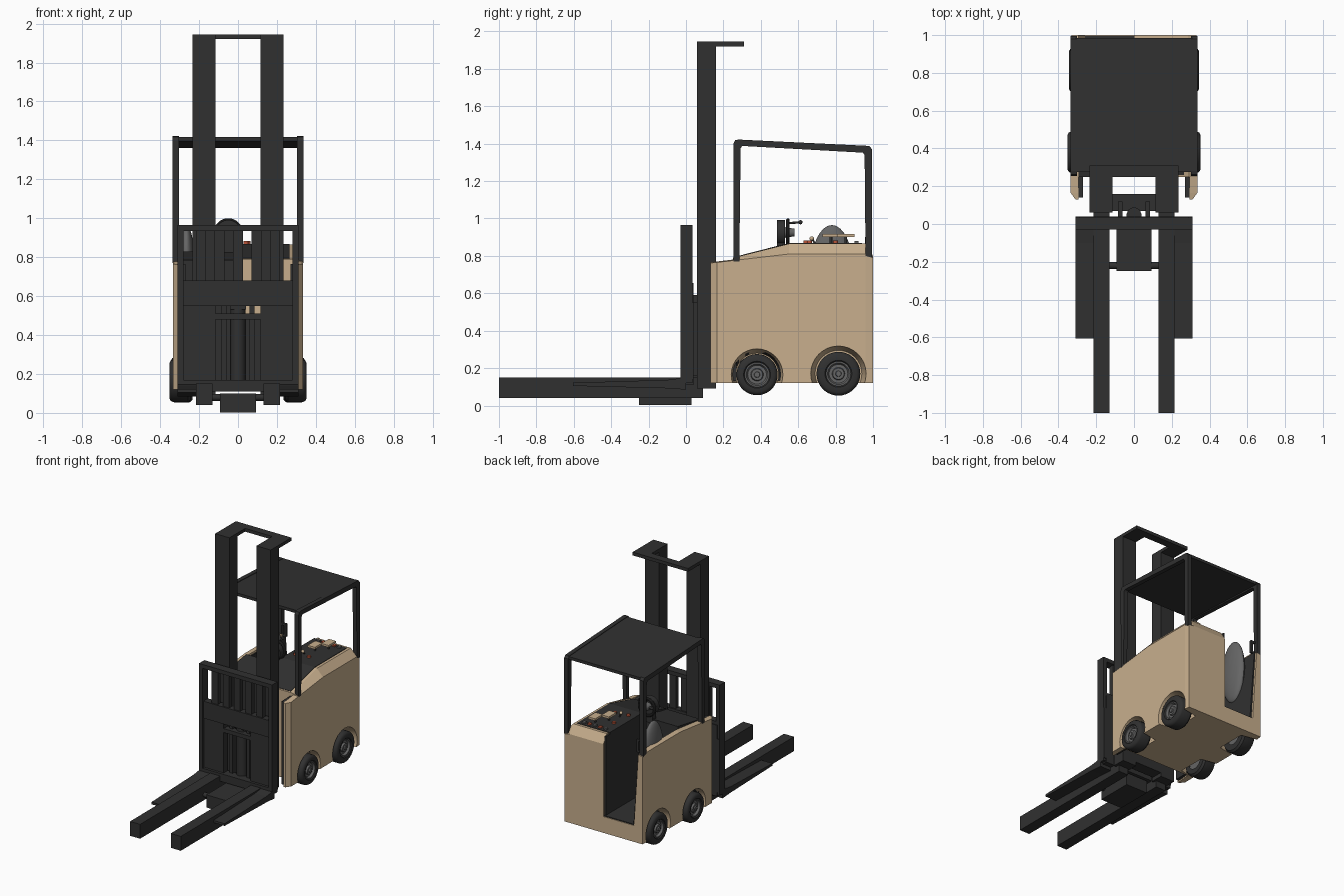
import bpy, bmesh, math
from mathutils import Matrix, Vector

if "Cube" in bpy.data.objects:
    bpy.data.objects.remove(bpy.data.objects["Cube"])


def material(name, rgb):
    m = bpy.data.materials.new(name)
    m.diffuse_color = (*rgb, 1)
    m.use_nodes = True
    m.node_tree.nodes["Principled BSDF"].inputs["Base Color"].default_value = m.diffuse_color
    return m


TAN = material("tan_paint", (0.58, 0.43, 0.27))
DARK = material("dark_steel", (0.03, 0.03, 0.03))
GREY = material("grey_pad", (0.13, 0.13, 0.13))
RED = material("red_knob", (0.5, 0.09, 0.04))


def finish(name, bm, mat, smooth=False):
    bmesh.ops.recalc_face_normals(bm, faces=bm.faces[:])
    me = bpy.data.meshes.new(name)
    bm.to_mesh(me)
    bm.free()
    ob = bpy.data.objects.new(name, me)
    bpy.context.collection.objects.link(ob)
    me.materials.append(mat)
    if smooth:
        bpy.ops.object.select_all(action='DESELECT')
        ob.select_set(True)
        bpy.context.view_layer.objects.active = ob
        bpy.ops.object.shade_smooth_by_angle(angle=math.radians(35))
    return ob


def loft(name, rings, mat):
    bm = bmesh.new()
    vs = [[bm.verts.new(p) for p in r] for r in rings]
    n = len(vs[0])
    for a, b in zip(vs, vs[1:]):
        for i in range(n):
            bm.faces.new((a[i], a[(i + 1) % n], b[(i + 1) % n], b[i]))
    bm.faces.new(vs[0])
    bm.faces.new(vs[-1])
    return finish(name, bm, mat)


def box(name, x0, x1, y0, y1, z0, z1, mat=DARK):
    return loft(name, [[(x0, y0, z), (x1, y0, z), (x1, y1, z), (x0, y1, z)] for z in (z0, z1)], mat)


def profile(name, yz, x0, x1, mat=DARK):
    return loft(name, [[(x, y, z) for y, z in yz] for x in (x0, x1)], mat)


def rod(name, a, b, r, mat=DARK, r2=None, seg=16):
    a, b = Vector(a), Vector(b)
    bm = bmesh.new()
    rot = (b - a).to_track_quat('Z', 'Y').to_matrix().to_4x4()
    bmesh.ops.create_cone(bm, cap_ends=True, segments=seg, radius1=r, radius2=r if r2 is None else r2,
                          depth=(b - a).length, matrix=Matrix.Translation((a + b) / 2) @ rot)
    return finish(name, bm, mat, True)


def ball(name, c, size, mat):
    bm = bmesh.new()
    bmesh.ops.create_uvsphere(bm, u_segments=24, v_segments=16, radius=1,
                              matrix=Matrix.Translation(c) @ Matrix.Diagonal((*size, 1)))
    return finish(name, bm, mat, True)


def lathe(name, pts, centre, axis, mat, seg=36):
    bm = bmesh.new()
    vs = [bm.verts.new((r, 0, h)) for r, h in pts]
    es = [bm.edges.new(p) for p in zip(vs, vs[1:])]
    bmesh.ops.spin(bm, geom=vs + es, cent=(0, 0, 0), axis=(0, 0, 1), angle=2 * math.pi, steps=seg)
    bmesh.ops.remove_doubles(bm, verts=bm.verts[:], dist=1e-5)
    rot = Vector(axis).to_track_quat('Z', 'Y').to_matrix().to_4x4()
    bm.transform(Matrix.Translation(centre) @ rot)
    return finish(name, bm, mat, True)


# Body: right console with chamfered top, then left wall, floor and front bulkhead
def console_ring(y, out, side, top, inner):
    return [(inner, y, .12), (out, y, .12), (out, y, side), (.285, y, top), (inner, y, top)]


body = [
    loft("right_console", [console_ring(y, o, s, t, 0.0) for y, o, s, t in (
        (.25, .335, .775, .79), (.55, .335, .81, .865), (.96, .335, .81, .865), (1, .33, .79, .80))], TAN),
    loft("right_front_flange", [[(.295, y, .12), (o, y, .12), (o, y, t), (.295, y, t + .005)] for y, o, t in (
        (.13, .31, .762), (.165, .335, .765), (.25, .335, .775))], TAN),
    loft("left_wall", [[(-i, y, .12), (-o, y, .12), (-o, y, t), (-.295, y, t + .005)] for y, o, t, i in (
        (.13, .31, .762, .295), (.165, .335, .765, .295), (.55, .335, .81, .26), (.96, .335, .81, .25),
        (1, .33, .79, .25))], TAN),
    box("floor_base", -.30, 0, .25, 1, .12, .245, TAN),
    profile("front_bulkhead", [(.25, .13), (.52, .13), (.52, .83), (.25, .785)], -.295, .28),
]
# Wheel arches
for s in (-1, 1):
    for y, z, r in ((.38, .165, .115), (.815, .17, .125)):
        cut = rod("arch_cutter", (s * .21, y, z), (s * .345, y, z), r, TAN, r + .025, 32)
        for ob in body:
            m = ob.modifiers.new("arch", 'BOOLEAN')
            m.operation, m.object, m.solver = 'DIFFERENCE', cut, 'EXACT'
        cut.hide_render = True
        cut.hide_set(True)

# Compartment lining
box("floor_mat", -.26, 0, .5, .995, .245, .252)
box("console_lining", -.012, 0, .5, .985, .25, .855)
profile("console_top", [(.26, .795), (.55, .869), (.94, .869), (.94, .855), (.55, .855), (.26, .78)], -.012, .265)
loft("left_lining", [[(-.245, y, .25), (-.26, y, .25), (-.30, y, .80), (-.285, y, .80)] for y in (.5, .985)], DARK)
ball("back_pad", (-.265, .78, .72), (.045, .115, .245), GREY)

# Wheels
for s in (-1, 1):
    for y, z, r, x in ((.38, .165, .11, .352), (.815, .17, .117, .345)):
        side = "left" if s < 0 else "right"
        lathe(side + "_tyre", [(.06, -.11), (r - .012, -.11), (r, -.095), (r, -.02), (r - .006, -.007),
                               (r - .018, 0), (.072, 0), (.065, -.008), (.065, -.03)], (s * x, y, z), (s, 0, 0), DARK)
        lathe(side + "_rim", [(0, -.1), (.066, -.1), (.066, -.006), (.058, -.006), (.05, -.022), (.034, -.022),
                              (.03, -.008), (.016, -.008), (.014, 0), (0, 0)], (s * x, y, z), (s, 0, 0), GREY)

# Overhead guard: two bent side frames and a roof plate
frame = [(.255, .77), (.285, .77), (.292, 1.375), (.30, 1.388), (.945, 1.352), (.955, 1.34), (.96, .80), (.995, .79),
         (.995, 1.37), (.98, 1.388), (.28, 1.422), (.262, 1.418), (.254, 1.40)]
for x0, x1, side in ((.303, .336, "right"), (-.336, -.303, "left")):
    profile(side + "_guard_frame", frame, x0, x1)
profile("guard_roof", [(.275, 1.418), (.985, 1.384), (.985, 1.362), (.275, 1.396)], -.31, .31)

# Mast and its top bracket
for s, side in ((-1, "left"), (1, "right")):
    a, b = sorted((s * .115, s * .235))
    box(side + "_mast_column", a, b, .06, .16, .09, 1.945)
    box(side + "_mast_arm", a, b, .16, .31, 1.92, 1.945)
    a, b = sorted((s * .13, s * .215))
    # Straddle leg, lifting fork and carriage side
    box(side + "_leg", a, b, -1, .09, .04, .15)
    a, b = sorted((s * .20, s * .31))
    profile(side + "_fork", [(-.605, .105), (-.605, .122), (-.1, .137), (.0, .15), (.0, .085), (-.1, .092)], a, b)
    a, b = sorted((s * .115, s * .31))
    box(side + "_carriage_plate", a, b, -.01, .04, .14, .55)
    a, b = sorted((s * .28, s * .31))
    profile(side + "_carriage_upright", [(-.03, .12), (.035, .12), (.035, .965), (-.03, .965)], a, b)
    a, b = sorted((s * .06, s * .085))
    box(side + "_inner_rail", a, b, .02, .12, .16, .55)
    box(side + "_lining", *sorted((s * .27, s * .297)), .14, .27, .13, .765)
box("mast_top_bar", -.12, .12, .25, .31, 1.92, 1.945)
box("mast_cross_plate", -.12, .12, .07, .16, .12, .50)

# Load backrest and carriage
box("backrest_top", -.30, .30, -.03, .035, .935, .965)
box("backrest_mid", -.29, .29, -.02, .035, .655, .68)
box("carriage_header", -.29, .29, -.02, .04, .55, .655)
for i in range(5):
    x = (i - 2) * .095
    box("backrest_bar", x - .026, x + .026, -.01, .025, .67, .945)
box("carriage_low_bar", -.29, .29, -.03, .04, .11, .17)
box("carriage_mid_bar", -.12, .12, -.01, .04, .48, .51)
rod("lift_cylinder", (0, .05, .15), (0, .05, .59), .038, DARK)
box("cylinder_head", -.04, .04, .01, .055, .53, .59)
box("centre_foot", -.093, .093, -.25, .03, .003, .10)
rod("foot_shaft", (-.14, -.22, .08), (.14, -.22, .08), .018)

# Steering wheel and column
bm = bmesh.new()
hub = Vector((-.05, .545, .925))
lathe("steering_wheel", [(.065 + .01 * math.cos(a), .01 * math.sin(a)) for a in [i * math.pi / 5 for i in range(11)]],
      hub, (0, 1, 0), DARK)
bm.free()
rod("steering_disc", (-.05, .487, .925), (-.05, .528, .925), .066, DARK, seg=32)
rod("steering_hub", (-.05, .52, .925), (-.05, .58, .925), .03, GREY, .02)
rod("steering_spoke", (-.115, .545, .925), (.015, .545, .925), .009)
rod("steering_knob_stem", (-.05, .55, .975), (-.05, .61, .98), .006)
ball("steering_knob", (-.05, .612, .98), (.011, .011, .011), DARK)
box("steering_column", -.085, -.015, .487, .53, .80, .92)

# Console levers, knobs and switches
for y, x in ((.775, .11), (.855, .17)):
    rod("lever_stem", (x, y, .865), (x, y, .91), .007, DARK)
    box("lever_grip", x - .03, x + .03, y - .045, y + .045, .902, .918, TAN)
rod("direction_stem", (.08, .69, .865), (.08, .675, .89), .005, DARK)
ball("direction_knob", (.08, .672, .893), (.012, .012, .012), TAN)
for i in range(5):
    box("switch", .03 + i * .045, .055 + i * .045, .90, .922, .868, .880, RED if i % 2 else GREY)
for x, y in ((.04, .64), (.14, .66), (.05, .80)):
    rod("button", (x, y, .865), (x, y, .882), .013, RED)

# Grab handle by the left rear post
for z in (.80, .885):
    box("handle_bar", -.305, -.265, .958, .975, z, z + .015)
box("handle_grip", -.28, -.265, .958, .975, .80, .90)
